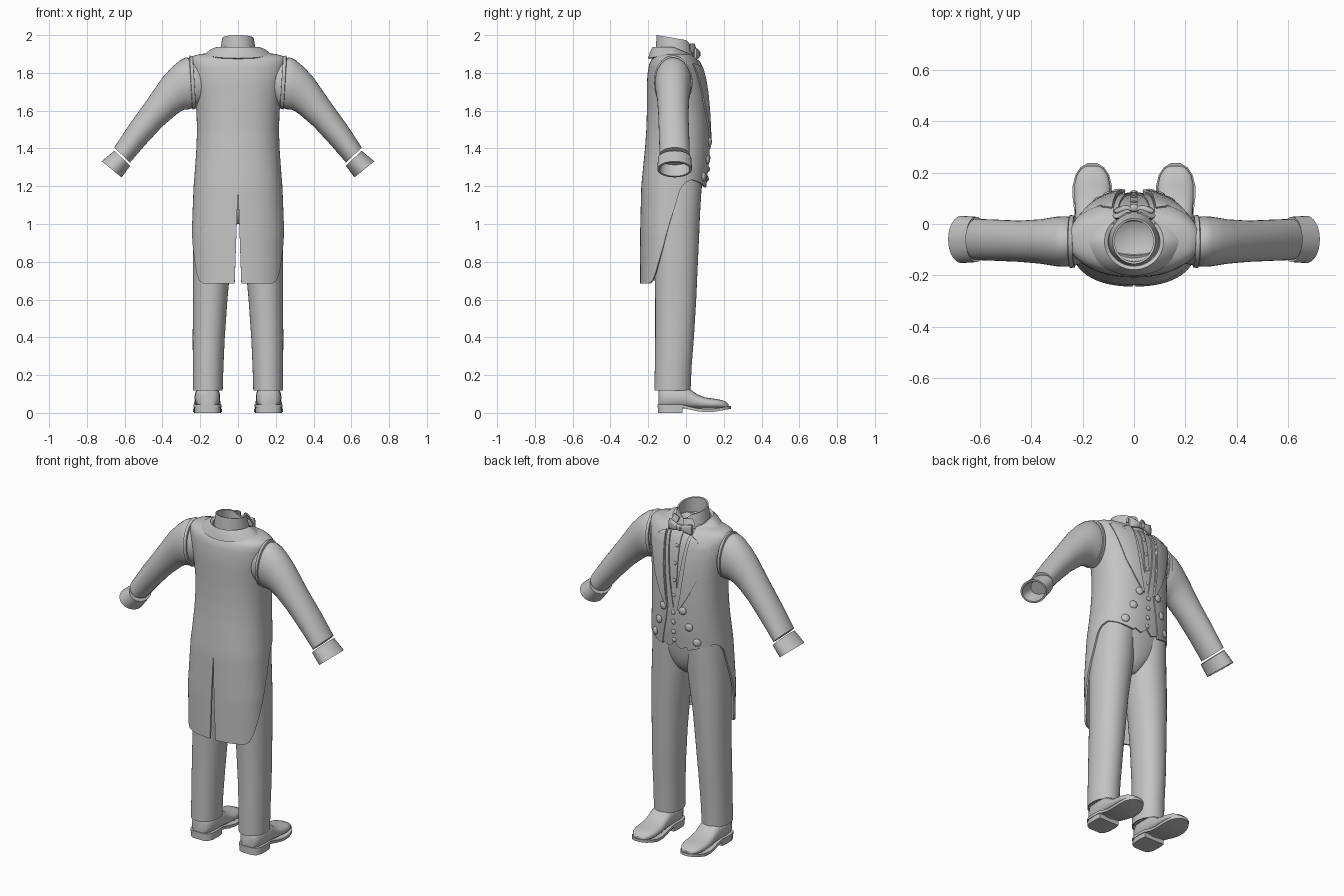
import bpy, bmesh, math
from mathutils import Vector

if "Cube" in bpy.data.objects:
    bpy.data.objects.remove(bpy.data.objects["Cube"])

cloth = bpy.data.materials.new("plain grey")
cloth.diffuse_color = (0.55, 0.55, 0.55, 1)
cloth.use_nodes = True
cloth.node_tree.nodes["Principled BSDF"].inputs["Base Color"].default_value = cloth.diffuse_color
N = 2.3  # squareness of the body sections


def finish(ob, name, mirror=False, thick=0):
    ob.name = name
    bpy.ops.object.select_all(action='DESELECT')
    ob.select_set(True)
    bpy.context.view_layer.objects.active = ob
    if mirror:
        ob.modifiers.new("mirror", 'MIRROR')
        bpy.ops.object.modifier_apply(modifier="mirror")
    if thick:
        m = ob.modifiers.new("solid", 'SOLIDIFY')
        m.thickness, m.offset = thick, 0
        bpy.ops.object.modifier_apply(modifier="solid")
    ob.data.materials.clear()
    ob.data.materials.append(cloth)
    bpy.ops.object.shade_smooth_by_angle(angle=math.radians(40))


def loft(name, rows, wrap=True, cap0=False, cap1=False, mirror=False, thick=0):
    bm = bmesh.new()
    vs = [[bm.verts.new(p) for p in r] for r in rows]
    n = len(rows[0])
    for a, b in zip(vs, vs[1:]):
        for i in range(n if wrap else n - 1):
            j = (i + 1) % n
            bm.faces.new((a[i], a[j], b[j], b[i]))
    if cap0:
        bm.faces.new(vs[0])
    if cap1:
        bm.faces.new(vs[-1])
    bmesh.ops.remove_doubles(bm, verts=bm.verts, dist=1e-4)
    bmesh.ops.recalc_face_normals(bm, faces=bm.faces)
    me = bpy.data.meshes.new(name)
    bm.to_mesh(me)
    bm.free()
    ob = bpy.data.objects.new(name, me)
    bpy.context.collection.objects.link(ob)
    finish(ob, name, mirror, thick)


def interp(table, t):
    # piecewise linear lookup, first column is the key
    if t <= table[0][0]:
        return table[0][1:]
    for a, b in zip(table, table[1:]):
        if t <= b[0]:
            f = (t - a[0]) / (b[0] - a[0])
            return tuple(p + (q - p) * f for p, q in zip(a[1:], b[1:]))
    return table[-1][1:]


def spow(v, e):
    return math.copysign(abs(v) ** e, v)


def ring(cx, a, y0, y1, zf, n=2.0, count=40):
    out = []
    for i in range(count):
        t = 2 * math.pi * i / count
        y = (y0 + y1) / 2 - (y1 - y0) / 2 * spow(math.cos(t), 2 / n)
        out.append((cx + a * spow(math.sin(t), 2 / n), y, zf(t) if callable(zf) else zf))
    return out


# body sections: height, half width, back y, front y
BODY = [(.69, .235, -.238, .07), (.95, .24, -.238, .08), (1.2, .23, -.232, .108),
        (1.3, .222, -.222, .118), (1.4, .215, -.212, .122), (1.5, .212, -.205, .122), (1.6, .215, -.202, .118),
        (1.68, .224, -.202, .112), (1.75, .236, -.202, .102), (1.81, .246, -.197, .088), (1.845, .25, -.19, .074),
        (1.87, .25, -.178, .055), (1.885, .235, -.16, .04), (1.895, .2, -.14, .025), (1.905, .1, -.12, .01)]


def body(t, z):
    a, y0, y1 = interp(BODY, z)
    return (a * spow(math.sin(t), 2 / N), (y0 + y1) / 2 - (y1 - y0) / 2 * spow(math.cos(t), 2 / N), z)


def front(x, z, off=0):
    a, y0, y1 = interp(BODY, z)
    k = max(0, 1 - min(1, abs(x) / a) ** N)
    return (x, (y0 + y1) / 2 + (y1 - y0) / 2 * k ** (1 / N) + off, z)


def angle(x, z):
    a = interp(BODY, z)[0]
    return math.asin(min(1, x / a) ** (N / 2))


# tailcoat: sheet from the back slit round to the front opening
HEM = [(0, .685), (46, .685), (55, .70), (62, .74), (70, .81), (78, .89), (85, .98), (92, 1.09),
       (98, 1.18), (104, 1.215), (115, 1.235), (135, 1.22), (160, 1.195), (180, 1.19)]
OPEN = [(1.19, .085), (1.35, .05), (1.44, .035), (1.65, .06), (1.87, .08), (1.91, .08)]
cols = []
for i in range(73):
    u = i / 72
    t_nom = u * (math.pi - angle(.085, 1.2))
    zb = interp(HEM, math.degrees(t_nom))[0]
    zs = [zb + (1.26 - zb) * k / 16 for k in range(16)] + [1.26 + .03 * k for k in range(20)]
    zs += [1.845, 1.858, 1.87, 1.878, 1.885, 1.89, 1.895, 1.905]
    col = []
    for z in zs:
        s = angle(max(0, 1.19 - z) * .035, z)
        e = math.pi - angle(interp(OPEN, z)[0], z)
        col.append(body(s + (e - s) * u, z))
    cols.append(col)
loft("tailcoat", cols, wrap=False, mirror=True, thick=.01)

# lapels: inner and outer edge points (x, z), with a peaked notch
LAPEL = [(0, .085, 1.868, .125, 1.85), (1, .083, 1.85, .135, 1.815), (1.2, .08, 1.83, .205, 1.848),
         (2, .075, 1.78, .178, 1.76), (3, .065, 1.65, .138, 1.62), (4, .05, 1.53, .09, 1.515),
         (5, .034, 1.435, .042, 1.435)]
rows = []
for k in range(26):
    x0, z0, x1, z1 = interp(LAPEL, k / 5)
    rows.append([front(x0 + (x1 - x0) * c / 8, z0 + (z1 - z0) * c / 8, .009) for c in range(9)])
loft("lapel", rows, wrap=False, mirror=True, thick=.009)

# shirt front, button strip and waistcoat with a pointed hem
zs = [1.3 + .03 * k for k in range(20)] + [1.88, 1.89]
loft("shirt_front", [[front(.013 * c, z, -.012) for c in range(-10, 11)] for z in zs], wrap=False, thick=.004)
loft("shirt_placket", [[front(x, z, -.008) for x in (-.016, 0, .016)] for z in zs[:-2]], wrap=False, thick=.006)
TIP = [(0, 1.225), (.035, 1.19), (.1, 1.22), (.16, 1.25)]
NECK = [(1.44, 0), (1.6, .028), (1.87, .062)]
rows = []
for r in range(31):
    row = []
    for c in range(13):
        x = .16 * c / 12
        z = interp(TIP, x)[0]
        z += (1.865 - z) * r / 30
        x0 = interp(NECK, z)[0]
        row.append(front(x0 + (.16 - x0) * c / 12, z, -.004))
    rows.append(row)
loft("waistcoat", rows, wrap=False, mirror=True, thick=.008)


def button(name, x, z, r, off):
    p, q = Vector(front(x - .005, z, off)), Vector(front(x + .005, z, off))
    bpy.ops.mesh.primitive_uv_sphere_add(segments=16, ring_count=8, location=(p + q) / 2,
                                         scale=(r, r * .45, r), rotation=(0, 0, math.atan2(q.y - p.y, .01)))
    finish(bpy.context.object, name)


for s in (-1, 1):
    for x, z in ((.065, 1.435), (.1, 1.34), (.14, 1.25)):
        button("coat_button", s * x, z, .023, .009)
for z in (1.41, 1.35, 1.29, 1.24):
    button("waistcoat_button", 0, z, .014, .003)
for z in (1.8, 1.7, 1.6, 1.51):
    button("shirt_stud", 0, z, .011, -.004)


# sleeves: top and underside points (x, z) and half depth
def tube(secs, count=32):
    rows = []
    for tx, tz, bx, bz, hy, yc in secs:
        c, d = Vector(((tx + bx) / 2, yc, (tz + bz) / 2)), Vector(((tx - bx) / 2, 0, (tz - bz) / 2))
        rows.append([c + d * math.cos(t) + Vector((0, hy * math.sin(t), 0))
                     for t in (2 * math.pi * i / count for i in range(count))])
    return rows


loft("sleeve", tube([(.20, 1.86, .19, 1.64, .085, -.068), (.255, 1.878, .235, 1.615, .096, -.068),
                     (.275, 1.882, .26, 1.607, .098, -.068), (.305, 1.868, .285, 1.605, .097, -.068),
                     (.35, 1.83, .305, 1.595, .092, -.068), (.40, 1.775, .33, 1.577, .086, -.068),
                     (.49, 1.645, .40, 1.517, .08, -.067), (.58, 1.52, .49, 1.42, .08, -.063),
                     (.655, 1.405, .572, 1.325, .08, -.06)]), cap0=True, cap1=True, mirror=True)
loft("shoulder_seam", tube([(.238, 1.87, .222, 1.63, .09, -.068), (.24, 1.888, .222, 1.612, .101, -.068),
                            (.256, 1.892, .24, 1.606, .103, -.068), (.26, 1.875, .245, 1.62, .09, -.068)]),
     cap0=True, cap1=True, mirror=True)
loft("cuff", tube([(.645, 1.375, .582, 1.318, .075, -.06), (.654, 1.388, .571, 1.308, .088, -.06),
                   (.722, 1.332, .616, 1.247, .092, -.06), (.713, 1.325, .624, 1.253, .08, -.06),
                   (.655, 1.368, .585, 1.313, .072, -.06)]), cap0=True, cap1=True, mirror=True)


# shirt collar: hollow stand with a dip at the throat
def rim(z, tilt, dip):
    return lambda t: z - tilt * (1 - math.cos(t)) / 2 - dip * max(0, -math.cos(t)) ** 12


loft("shirt_collar", [ring(0, .102, -.165, .045, 1.87), ring(0, .095, -.16, .035, rim(1.93, .02, 0)),
                      ring(0, .083, -.155, .022, rim(2.0, .03, .03)), ring(0, .075, -.147, .014, rim(1.998, .03, .03)),
                      ring(0, .08, -.145, .012, 1.91), ring(0, .04, -.1, -.02, 1.89)], cap1=True)
loft("collar_wing", [[(.012, .043, 1.95), (.03, .041, 1.955), (.06, .022, 1.955)],
                     [(.02, .054, 1.925), (.045, .046, 1.925), (.075, .022, 1.925)],
                     [(.05, .054, 1.895), (.06, .05, 1.9), (.082, .03, 1.905)]], wrap=False, mirror=True, thick=.006)

# coat collar: folded band round the back of the neck
rows = []
for i in range(41):
    t = math.radians(-142 + 7.1 * i)
    s, c = math.sin(t), math.cos(t)
    b, f = max(0, c), max(0, -c)
    rows.append([(k * s, -.068 - m * c, z) for k, m, z in (
        (.1, .095, 1.89), (.105, .1, 1.925 - .04 * f), (.115, .108, 1.932 - .045 * f),
        (.145, .118, 1.92 - .01 * b - .045 * f), (.172, .128, 1.898 - .022 * b - .035 * f))])
loft("coat_collar", rows, wrap=False, thick=.01)


# bow tie
def block(x, y, hy, hz, z=1.9):
    return [(x, y + hy * spow(math.cos(t), .6), z + hz * spow(math.sin(t), .6))
            for t in (2 * math.pi * i / 16 for i in range(16))]


loft("bow_tie_wing", [block(.004, .06, .008, .012), block(.035, .06, .013, .021),
                      block(.07, .052, .012, .031), block(.077, .05, .006, .029)], cap0=True, cap1=True, mirror=True)
loft("bow_tie_knot", [block(-.015, .062, .01, .013), block(-.01, .063, .014, .016),
                      block(.01, .063, .014, .016), block(.015, .062, .01, .013)], cap0=True, cap1=True)

# trousers: legs and seat
LEG = [(.14, .16, .07, -.155, .012), (.118, .16, .074, -.16, .018), (.118, .16, .079, -.167, .024),
       (.25, .158, .081, -.165, .03), (.4, .155, .085, -.163, .042), (.6, .147, .091, -.163, .054),
       (.8, .138, .1, -.168, .063), (.95, .126, .11, -.175, .07), (1.05, .117, .115, -.18, .074),
       (1.2, .11, .113, -.185, .083), (1.32, .1, .11, -.18, .085)]
loft("trouser_leg", [ring(cx, a, y0, y1, z, 2.1) for z, cx, a, y0, y1 in LEG], cap0=True, cap1=True, mirror=True)
loft("trouser_seat", [ring(0, a, y0, y1, z, 2.2) for z, a, y0, y1 in (
    (1.0, .03, -.1, .0), (1.03, .07, -.14, .035), (1.07, .12, -.165, .058), (1.12, .17, -.178, .072),
    (1.2, .212, -.187, .085), (1.35, .2, -.18, .09))], cap0=True, cap1=True)

# shoes: upper, welted sole and heel (y, half width, top)
SHOE = [(-.145, .035, .12), (-.135, .052, .135), (-.11, .064, .14), (-.06, .068, .14), (0, .067, .137),
        (.03, .066, .12), (.06, .067, .098), (.1, .07, .082), (.15, .07, .075), (.19, .06, .068),
        (.215, .043, .057), (.226, .024, .045)]
loft("shoe_upper", [[(.162 + w * spow(math.cos(t), .8), y, (top + .022) / 2 + (top - .022) / 2 * spow(math.sin(t), .8))
                     for t in (2 * math.pi * i / 24 for i in range(24))] for y, w, top in SHOE],
     cap0=True, cap1=True, mirror=True)
SOLE = [(-.15, .04), (-.138, .06), (-.11, .072), (-.06, .074), (-.021, .07), (.0, .068), (.05, .07), (.1, .076),
        (.15, .076), (.19, .066), (.22, .046), (.237, .018)]
LIFT = [(-.02, .028), (.03, .014), (.08, .004), (.14, .004), (.24, .022)]


def slab(y, w, z0, z1):
    return [(.162 - w, y, z0), (.162 + w, y, z0), (.162 + w, y, z1), (.162 - w, y, z1)]


loft("shoe_sole", [slab(y, w, interp(LIFT, y)[0], interp(LIFT, y)[0] + .016) for y, w in SOLE],
     cap0=True, cap1=True, mirror=True)
loft("shoe_heel", [slab(y + .002, w - .003, 0, .03) for y, w in SOLE[:5]], cap0=True, cap1=True, mirror=True)
